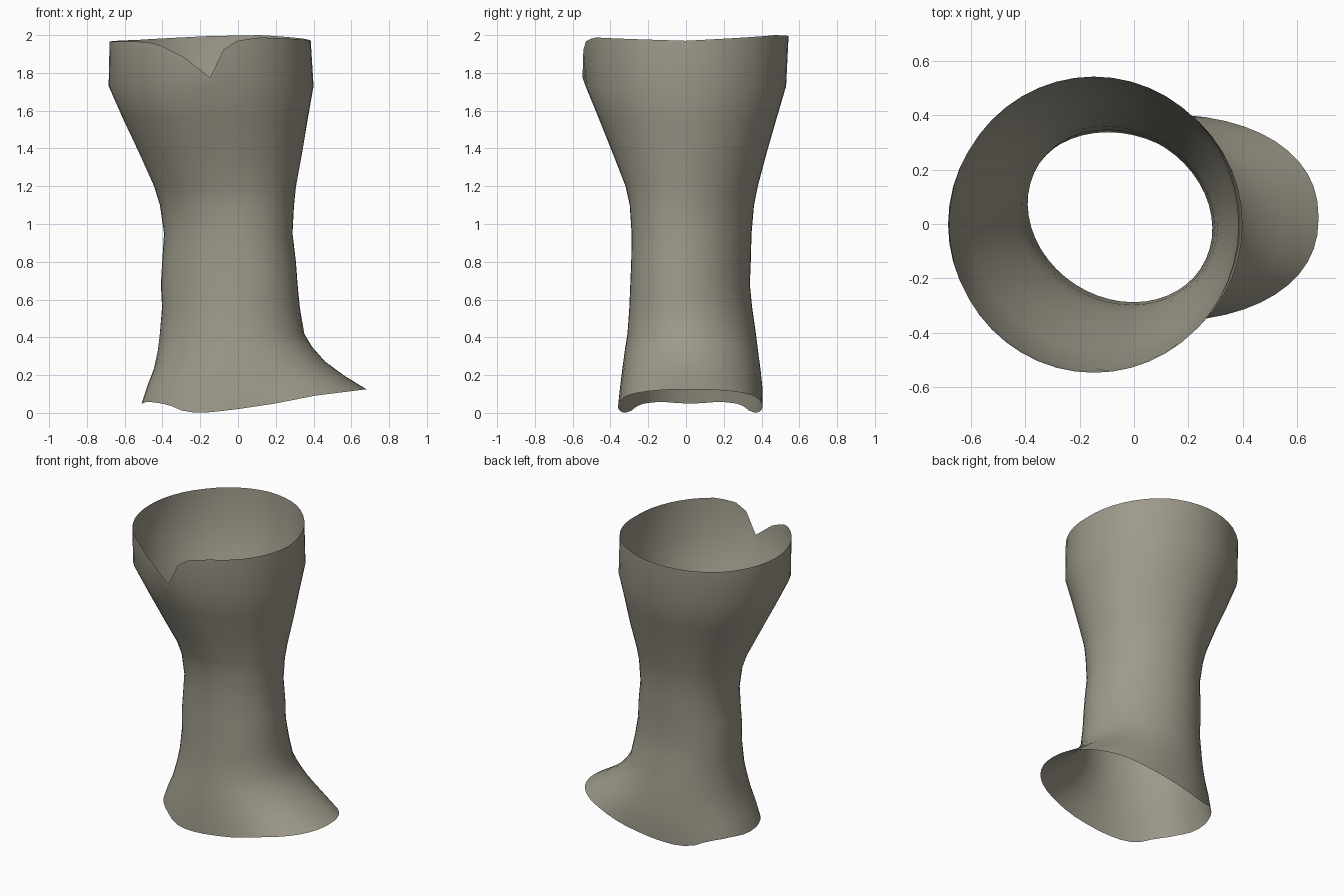
import bpy, bmesh, math

if "Cube" in bpy.data.objects:
    bpy.data.objects.remove(bpy.data.objects["Cube"])

SIDES = 48


def lookup(table, v):
    """Piecewise linear reading of a table of (position, value) pairs."""
    for (a, p), (b, q) in zip(table, table[1:]):
        if v <= b:
            return p + (q - p) * max(0.0, (v - a) / (b - a))
    return table[-1][1]


# lower hem height by x, and top rim height by angle (notch at the front)
HEM = [(-.51, .05), (-.48, .06), (-.37, .045), (-.31, .015), (-.25, .003),
       (-.19, 0), (-.12, .006), (0, .02), (.2, .05), (.4, .09), (.68, .125)]
RIM = [(-90, 1.775), (-84, 1.91), (-77, 1.965), (-62, 1.988), (0, 1.97),
       (60, 2.0), (90, 1.995), (135, 1.975), (180, 1.965), (230, 1.965),
       (239, 1.95), (254, 1.89), (270, 1.775)]

# cross-sections: z, x min, x max, y min, y max, skew
ANKLE_Z = .42
FLARE = [(0, -.51, .68, -.36, .405, 0), (.25, -.48, .56, -.35, .405, 0),
         (.5, -.445, .46, -.338, .395, .01), (.75, -.425, .395, -.325, .382, .02)]
LEG = [(.42, -.413, .35, -.31, .37, .03), (.56, -.40, .325, -.30, .35, .04),
       (.68, -.405, .312, -.295, .338, .05), (.8, -.398, .303, -.29, .343, .05),
       (.95, -.388, .285, -.288, .347, .05), (1.1, -.41, .293, -.298, .36, .05),
       (1.2, -.442, .305, -.32, .38, .04), (1.38, -.525, .34, -.39, .428, .02),
       (1.56, -.61, .37, -.462, .48, .01), (1.73, -.685, .40, -.532, .53, 0)]
TOP = (2.0, -.68, .385, -.548, .543, 0)


def section(x0, x1, y0, y1, skew, power=2.0):
    """Closed outline of a skewed oval, starting at the front."""
    for i in range(SIDES):
        deg = -90 + 360 * i / SIDES
        c, s = math.cos(math.radians(deg)), math.sin(math.radians(deg))
        u = math.copysign(abs(c) ** (2 / power), c)
        v = math.copysign(abs(s) ** (2 / power), s)
        x = (x0 + x1) / 2 + (x1 - x0) / 2 * u - skew * v
        y = (y0 + y1) / 2 + (y1 - y0) / 2 * v
        yield deg, x, y


bm = bmesh.new()
rings = []

# flared foot opening, blending from the wavy hem to the level ankle
hem_z = [lookup(HEM, x) for _, x, _ in section(*FLARE[0][1:], 2.25)]
for t, *oval in FLARE:
    pts = section(*oval, 2.25 - .25 * t)
    rings.append([bm.verts.new((x, y, h + (ANKLE_Z - h) * t))
                  for (_, x, y), h in zip(pts, hem_z)])

# leg tube
for z, *oval in LEG:
    rings.append([bm.verts.new((x, y, z)) for _, x, y in section(*oval)])

# notched top rim
rings.append([bm.verts.new((x, y, lookup(RIM, d)))
              for d, x, y in section(*TOP[1:])])

for a, b in zip(rings, rings[1:]):
    for i in range(SIDES):
        j = (i + 1) % SIDES
        bm.faces.new((a[i], a[j], b[j], b[i])).smooth = True

mesh = bpy.data.meshes.new("leg_sleeve")
bm.to_mesh(mesh)
bm.free()

cloth = bpy.data.materials.new("warm_grey")
cloth.diffuse_color = (.34, .32, .255, 1)
cloth.use_nodes = True
cloth.node_tree.nodes["Principled BSDF"].inputs["Base Color"].default_value = cloth.diffuse_color
mesh.materials.append(cloth)
sleeve = bpy.data.objects.new("leg_sleeve", mesh)
bpy.context.collection.objects.link(sleeve)
